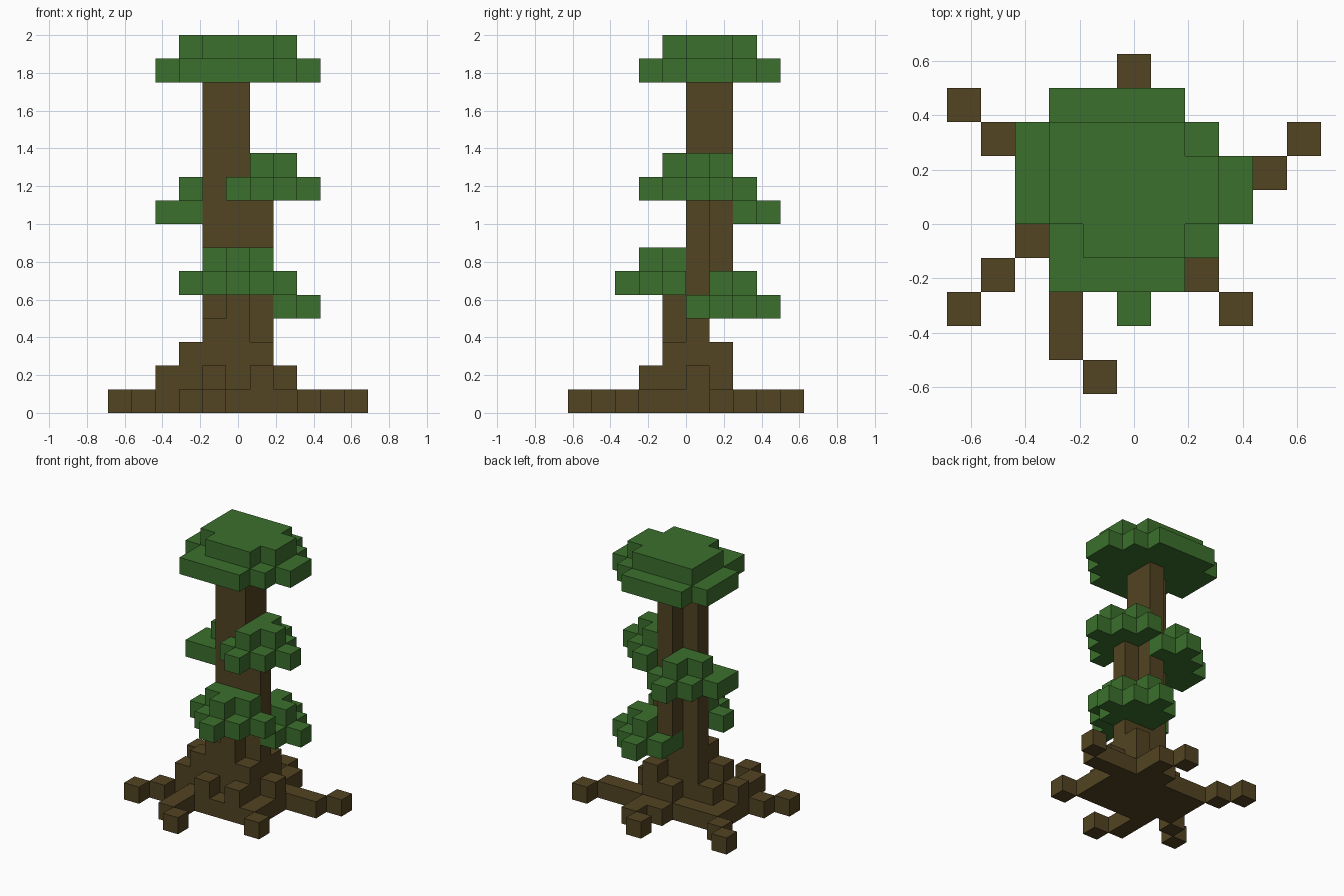
import bpy
import bmesh
from itertools import product
from mathutils import Vector

UNIT = 1 / 8
ORIGIN = Vector((-5.5, -5, 0))      # grid corner, in blocks

cube = bpy.data.objects.get("Cube")
if cube:
    bpy.data.objects.remove(cube, do_unlink=True)


def make_material(name, colour):
    mat = bpy.data.materials.new(name)
    mat.use_nodes = True
    mat.diffuse_color = colour
    mat.node_tree.nodes["Principled BSDF"].inputs["Base Color"].default_value = colour
    return mat


bark = make_material("bark brown", (0.084, 0.056, 0.016, 1))
leaf = make_material("leaf green", (0.045, 0.162, 0.026, 1))


def box(xs, ys, zs):
    """All grid cells in the inclusive ranges."""
    return set(product(*(range(a, b + 1) for a, b in (xs, ys, zs))))


def column(x, y, bottom, top):
    return box((x, x), (y, y), (bottom, top))


def diamond(cx, cy, radius, z):
    """A flat diamond of cells around a centre."""
    span = range(-radius, radius + 1)
    return {(cx + i, cy + j, z) for i in span for j in span
            if abs(i) + abs(j) <= radius}


def build(name, cells, mat):
    """Skin a set of cells, keeping outer faces only."""
    bm = bmesh.new()
    for cell in cells:
        centre = Vector(cell) + ORIGIN + Vector((0.5, 0.5, 0.5))
        for axis, sign in product(range(3), (-1, 1)):
            normal = Vector((0, 0, 0))
            normal[axis] = sign
            if tuple(int(c + n) for c, n in zip(cell, normal)) in cells:
                continue
            u = Vector((0, 0, 0))
            u[(axis + 1) % 3] = 0.5
            v = normal.cross(u)
            mid = centre + normal / 2
            corners = (mid - u - v, mid + u - v, mid + u + v, mid - u + v)
            bm.faces.new([bm.verts.new(p * UNIT) for p in corners])
    bmesh.ops.remove_doubles(bm, verts=bm.verts, dist=UNIT / 100)
    mesh = bpy.data.meshes.new(name)
    bm.to_mesh(mesh)
    bm.free()
    mesh.materials.append(mat)
    obj = bpy.data.objects.new(name, mesh)
    bpy.context.collection.objects.link(obj)


# Trunk: an L-shaped core, with side columns that stop at different heights
trunk = box((4, 5), (5, 5), (0, 13))
trunk |= column(5, 6, 5, 13) | column(6, 5, 0, 8)
trunk |= column(4, 4, 0, 3) | column(5, 4, 0, 4) | column(6, 4, 0, 2)
build("trunk", trunk, bark)

# Root flare: stepped blocks around the foot of the trunk
flare = column(3, 4, 0, 2) | column(6, 6, 0, 2)
for x, y in ((2, 4), (4, 3), (6, 3), (7, 5), (3, 5), (5, 6)):
    flare |= column(x, y, 0, 1)
flare |= box((3, 7), (3, 3), (0, 0)) | box((2, 4), (6, 6), (0, 0))
flare |= column(2, 5, 0, 0) | column(7, 4, 0, 0) | box((5, 6), (7, 7), (0, 0))
build("root_flare", flare - trunk, bark)

# Roots: thin chains of blocks creeping over the ground
roots = {
    "front_root": ((3, 2), (3, 1), (4, 0)),
    "front_right_root": ((1, 3), (0, 2)),
    "back_right_root": ((1, 7), (0, 8)),
    "back_root": ((6, 8), (5, 9)),
    "left_root": ((7, 6), (8, 6), (9, 6), (10, 7)),
    "front_left_root": ((8, 2),),
}
for name, path in roots.items():
    build(name, {(x, y, 0) for x, y in path}, bark)


# Leaf clumps: a wide diamond with a small one on top, on one side of the trunk
def clump(name, cx, cy, z, keep, extra=()):
    cells = diamond(cx, cy, 2, z) | diamond(cx, cy, 1, z + 1)
    cells = {c for c in cells if keep(c[0], c[1])} | set(extra)
    build(name, cells - trunk, leaf)


clump("front_leaves", 5, 4, 5, lambda x, y: y <= 4)
clump("back_left_leaves", 6, 6, 4, lambda x, y: x >= 5 and y >= 5)
clump("left_leaves", 6, 5, 9, lambda x, y: x >= 5)
clump("back_right_leaves", 4, 6, 8, lambda x, y: x <= 5 and y >= 5, [(2, 5, 8)])


# Crown: two stacked layers, each given as rows from front to back
def layer(first_row, rows, z):
    cells = set()
    for j, xs in enumerate(rows):
        cells |= box(xs, (first_row + j, first_row + j), (z, z))
    return cells


build("crown_lower", layer(3, ((3, 6), (3, 7), (2, 8), (2, 8), (2, 7), (3, 6)), 14), leaf)
build("crown_upper", layer(4, ((4, 6), (3, 7), (3, 7), (3, 6)), 15), leaf)
